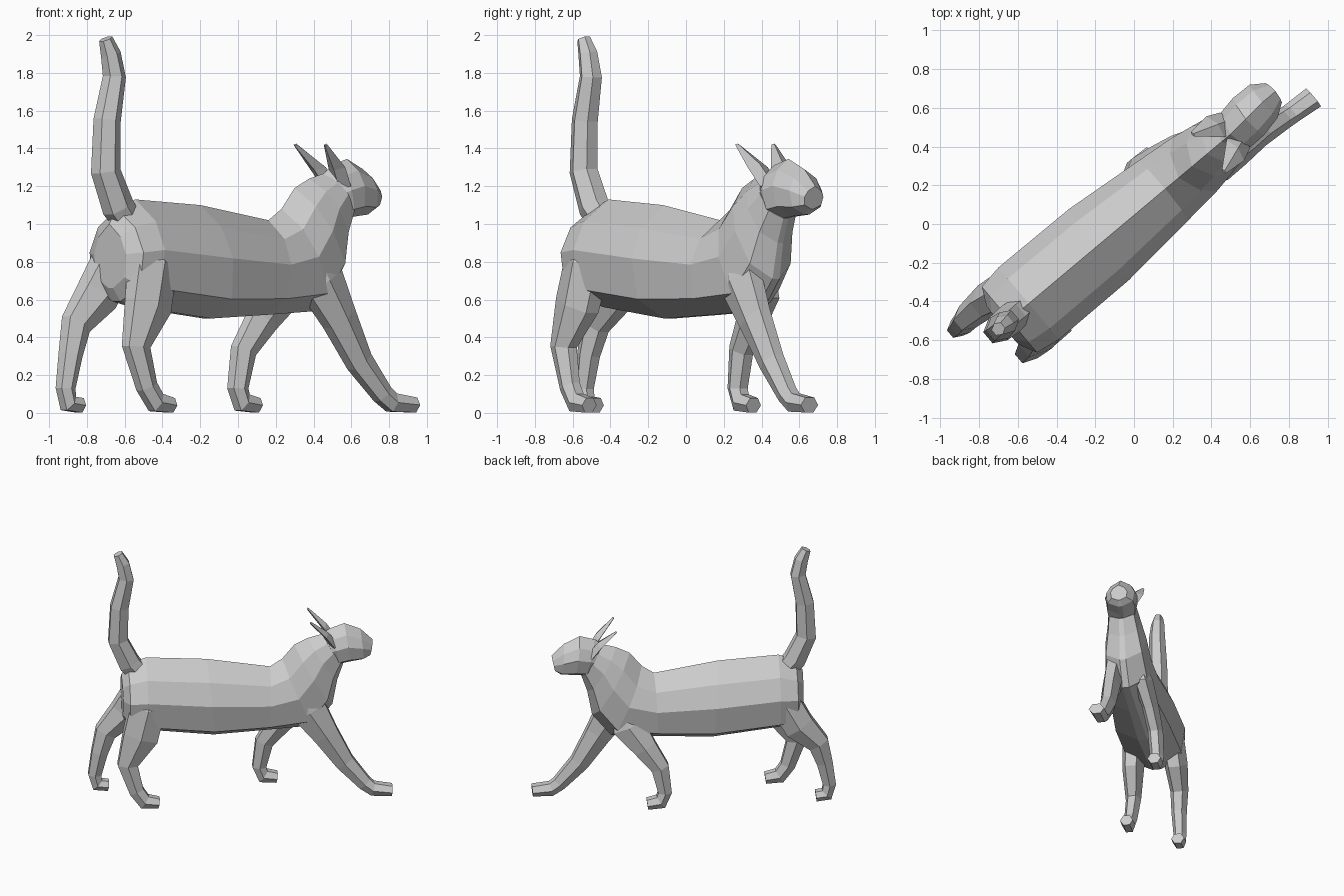
import bpy, bmesh, math
from mathutils import Vector

# The animal walks diagonally: u runs along the spine, v to its left, z up
ANG = math.radians(40)
D = Vector((math.cos(ANG), math.sin(ANG), 0))
N = Vector((-math.sin(ANG), math.cos(ANG), 0))


def place(u, v, z):
    return D * u + N * (v + 0.035) + Vector((0, 0, z))


def loft(name, rings):
    """Skin a list of equal-length rings of (u, v, z) and cap both ends."""
    bm = bmesh.new()
    loops = [[bm.verts.new(place(*p)) for p in r] for r in rings]
    n = len(loops[0])
    for a, b in zip(loops, loops[1:]):
        for i in range(n):
            j = (i + 1) % n
            bm.faces.new((a[i], a[j], b[j], b[i]))
    bm.faces.new(loops[0])
    bm.faces.new(loops[-1])
    bmesh.ops.recalc_face_normals(bm, faces=bm.faces)
    me = bpy.data.meshes.new(name)
    bm.to_mesh(me)
    bm.free()
    ob = bpy.data.objects.new(name, me)
    bpy.context.collection.objects.link(ob)
    return ob


def tube(name, path, sides=6):
    """Path rows: u, v, z, in-plane radius, sideways radius."""
    rings = []
    for i, (u, v, z, ra, rv) in enumerate(path):
        a, b = path[max(i - 1, 0)], path[min(i + 1, len(path) - 1)]
        t = Vector((b[0] - a[0], b[2] - a[2])).normalized()
        ring = []
        for k in range(sides):
            w = 2 * math.pi * k / sides
            s = ra * math.sin(w)
            ring.append((u - t.y * s, v + rv * math.cos(w), max(z + t.x * s, 0)))
        rings.append(ring)
    return loft(name, rings)


# Trunk, neck and head: top u,z / bottom u,z / half width / sideways shift
SHAPE = [(0, 0), (0.2, 0.69), (0.47, 1), (0.83, 0.88), (1, 0.15)]


def section(tu, tz, bu, bz, w, shift=0.0):
    pts = [(tu + (bu - tu) * t, w * s, tz + (bz - tz) * t) for t, s in SHAPE]
    pts += [(u, -v, z) for u, v, z in pts[:0:-1]]
    return [(u, v + shift, z) for u, v, z in pts]


loft("body", [section(*s) for s in (
    (-0.86, 1.00, -0.85, 0.66, 0.13),
    (-0.81, 1.08, -0.81, 0.59, 0.222),
    (-0.68, 1.13, -0.68, 0.56, 0.243),
    (-0.23, 1.10, -0.18, 0.50, 0.24),
    (0.24, 1.02, 0.22, 0.52, 0.20),
    (0.33, 1.08, 0.56, 0.54, 0.18),
    (0.42, 1.19, 0.70, 0.71, 0.16),
    (0.52, 1.24, 0.735, 0.90, 0.13),
    (0.63, 1.27, 0.78, 1.03, 0.11))])
loft("head", [section(*s) for s in (
    (0.61, 1.26, 0.72, 1.03, 0.09),
    (0.68, 1.31, 0.76, 1.03, 0.118),
    (0.79, 1.345, 0.83, 1.04, 0.125, 0.01),
    (0.91, 1.29, 0.93, 1.05, 0.112, 0.02),
    (1.00, 1.20, 0.975, 1.08, 0.065, 0.02))])

# Ears swept back and outward
for side, sv in (("left", 1), ("right", -1)):
    tube(side + "_ear", [
        (0.71, 0.055 * sv, 1.20, 0.03, 0.065),
        (0.645, 0.08 * sv, 1.30, 0.025, 0.07),
        (0.53, 0.125 * sv, 1.42, 0.008, 0.015)], 4)

# Hind legs
tube("right_hind_leg", [
    (-0.66, -0.11, 0.92, 0.07, 0.05), (-0.68, -0.145, 0.80, 0.15, 0.10),
    (-0.735, -0.17, 0.57, 0.15, 0.085), (-0.83, -0.185, 0.35, 0.085, 0.06),
    (-0.765, -0.195, 0.14, 0.062, 0.052), (-0.705, -0.20, 0.055, 0.062, 0.052),
    (-0.60, -0.20, 0.04, 0.045, 0.05)])
tube("left_hind_leg", [
    (-0.68, 0.10, 0.92, 0.07, 0.05), (-0.72, 0.13, 0.80, 0.13, 0.10),
    (-0.82, 0.15, 0.62, 0.13, 0.09), (-0.965, 0.15, 0.47, 0.09, 0.07),
    (-1.01, 0.14, 0.31, 0.068, 0.06), (-1.045, 0.14, 0.13, 0.055, 0.05),
    (-1.025, 0.14, 0.05, 0.055, 0.052), (-0.945, 0.14, 0.04, 0.045, 0.05)])

# Front legs
tube("right_front_leg", [
    (0.45, -0.08, 0.88, 0.11, 0.06), (0.52, -0.092, 0.70, 0.15, 0.08),
    (0.645, -0.10, 0.50, 0.11, 0.07), (0.785, -0.10, 0.27, 0.08, 0.062),
    (0.93, -0.115, 0.10, 0.06, 0.055), (0.99, -0.12, 0.055, 0.058, 0.055),
    (1.13, -0.13, 0.042, 0.046, 0.06)])
tube("left_front_leg", [
    (0.48, 0.07, 0.82, 0.09, 0.05), (0.44, 0.11, 0.66, 0.14, 0.08),
    (0.32, 0.15, 0.49, 0.10, 0.065), (0.21, 0.17, 0.33, 0.076, 0.06),
    (0.175, 0.175, 0.13, 0.058, 0.055), (0.205, 0.175, 0.055, 0.06, 0.055),
    (0.305, 0.175, 0.04, 0.045, 0.052)])

# Upright tail
tube("tail", [
    (-0.72, 0, 1.00, 0.08, 0.07), (-0.80, 0, 1.09, 0.09, 0.08),
    (-0.885, 0, 1.28, 0.082, 0.075), (-0.875, 0, 1.55, 0.075, 0.07),
    (-0.825, 0, 1.78, 0.062, 0.062), (-0.85, 0, 1.90, 0.055, 0.052),
    (-0.885, 0, 1.98, 0.038, 0.036)])
